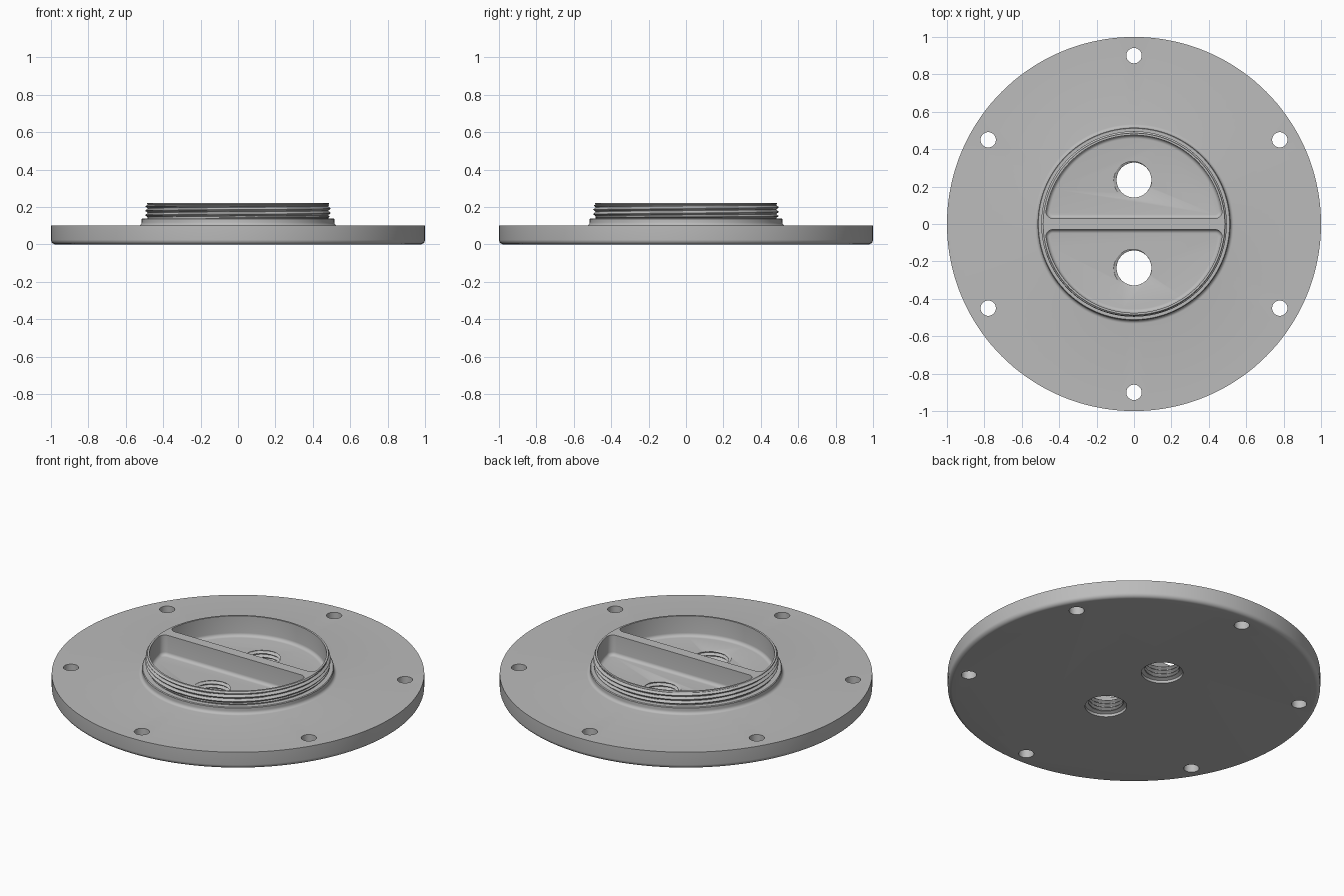
import bpy, bmesh
from math import sin, cos, pi, sqrt, atan2, radians

if "Cube" in bpy.data.objects:
    bpy.data.objects.remove(bpy.data.objects["Cube"])

grey = bpy.data.materials.new("machined_grey")
grey.use_nodes = True
colour = (0.5, 0.5, 0.5, 1)
grey.diffuse_color = colour
grey.node_tree.nodes["Principled BSDF"].inputs["Base Color"].default_value = colour


def loft(name, rings):
    """Closed solid through equal-length rings of points, capped at both ends."""
    bm = bmesh.new()
    loops = [[bm.verts.new(p) for p in ring] for ring in rings]
    n = len(loops[0])
    for a, b in zip(loops, loops[1:]):
        for i in range(n):
            j = (i + 1) % n
            bm.faces.new((a[i], a[j], b[j], b[i]))
    bm.faces.new(loops[0][::-1])
    bm.faces.new(loops[-1])
    bmesh.ops.recalc_face_normals(bm, faces=bm.faces)
    bmesh.ops.triangulate(bm, faces=[f for f in bm.faces if len(f.verts) == 4])
    mesh = bpy.data.meshes.new(name)
    bm.to_mesh(mesh)
    bm.free()
    mesh.materials.append(grey)
    obj = bpy.data.objects.new(name, mesh)
    bpy.context.collection.objects.link(obj)
    return obj


def circle(r, z, n, x=0, y=0):
    return [(x + r * cos(2 * pi * i / n), y + r * sin(2 * pi * i / n), z) for i in range(n)]


def thread(root, crest, z0, z1, pitch, n, y=0, steps=10):
    """Rings of a helical thread with flattened crests and roots, fading at the ends."""
    rows = round((z1 - z0) / pitch * steps)
    rings = []
    for k in range(rows + 1):
        z = z0 + (z1 - z0) * k / rows
        fade = min(1, (z - z0) / pitch * 3, (z1 - z) / pitch * 3)
        ring = []
        for i in range(n):
            phase = (z / pitch - i / n) % 1
            wave = min(1, max(0, 2.6 * abs(phase - 0.5) - 0.15))
            r = root + (crest - root) * wave * fade
            a = 2 * pi * i / n
            ring.append((r * cos(a), y + r * sin(a), z))
        rings.append(ring)
    return rings


# Flange with rounded lower edge, collar with a flared foot, and threaded neck
N = 144
edge, foot = 0.025, 0.018
rings = [circle(1 - edge + edge * sin(a), edge - edge * cos(a), N)
         for a in [pi / 2 * k / 6 for k in range(7)]]
rings.append(circle(1, 0.1, N))
rings += [circle(0.515 + foot * (1 - sin(a)), 0.1 + foot * (1 - cos(a)), N)
          for a in [pi / 2 * k / 5 for k in range(6)]]
rings += [circle(0.515, 0.135, N), circle(0.511, 0.139, N), circle(0.483, 0.139, N)]
rings += thread(0.483, 0.496, 0.142, 0.214, 0.024, N)
rings += [circle(0.488, 0.216, N), circle(0.486, 0.22, N)]
body = loft("threaded_flange", rings)


# Half-round pocket outline, inset by d, with rounded corners
def half_round(d, z, side):
    R, wall, c = 0.475, 0.03, 0.035
    cy = wall + c
    cx = sqrt((R - c) ** 2 - cy ** 2)
    a0 = atan2(cy, cx)
    r = c - d
    pts = []
    for k in range(9):
        a = -pi / 2 + (a0 + pi / 2) * k / 8
        pts.append((cx + r * cos(a), cy + r * sin(a)))
    for k in range(1, 64):
        a = a0 + (pi - 2 * a0) * k / 64
        pts.append(((R - d) * cos(a), (R - d) * sin(a)))
    pts += [(-x, y) for x, y in pts[8::-1]]
    return [(x, side * y, z) for x, y in pts]


cutters = []
floor, fillet = 0.1, 0.02
for side in (1, -1):
    # Pocket with filleted floor
    layers = [half_round(fillet * (1 - sin(a)), floor + fillet * (1 - cos(a)), side)
              for a in [pi / 2 * k / 6 for k in range(7)]]
    layers.append(half_round(0, 0.3, side))
    cutters.append(loft("pocket_cutter", layers))

    # Threaded port with a plain counterbore underneath
    y = side * 0.235
    port = [circle(0.112, -0.02, 64, y=y), circle(0.112, 0.016, 64, y=y),
            circle(0.093, 0.024, 64, y=y)]
    port += thread(0.093, 0.109, 0.026, 0.116, 0.022, 64, y)
    port.append(circle(0.093, 0.13, 64, y=y))
    cutters.append(loft("port_cutter", port))

# Ring of six bolt holes
for k in range(6):
    a = pi / 6 + k * pi / 3
    x, y = 0.9 * cos(a), 0.9 * sin(a)
    cutters.append(loft("bolt_hole_cutter", [circle(0.041, z, 40, x, y) for z in (-0.05, 0.15)]))

# Cut everything out of the body
bpy.ops.object.select_all(action="DESELECT")
bpy.context.view_layer.objects.active = body
body.select_set(True)
for cutter in cutters:
    cutter.hide_render = True
    mod = body.modifiers.new("cut", "BOOLEAN")
    mod.operation = "DIFFERENCE"
    mod.solver = "EXACT"
    mod.object = cutter
    bpy.ops.object.modifier_apply(modifier=mod.name)
    bpy.data.objects.remove(cutter)

bpy.ops.object.shade_smooth_by_angle(angle=radians(30))
